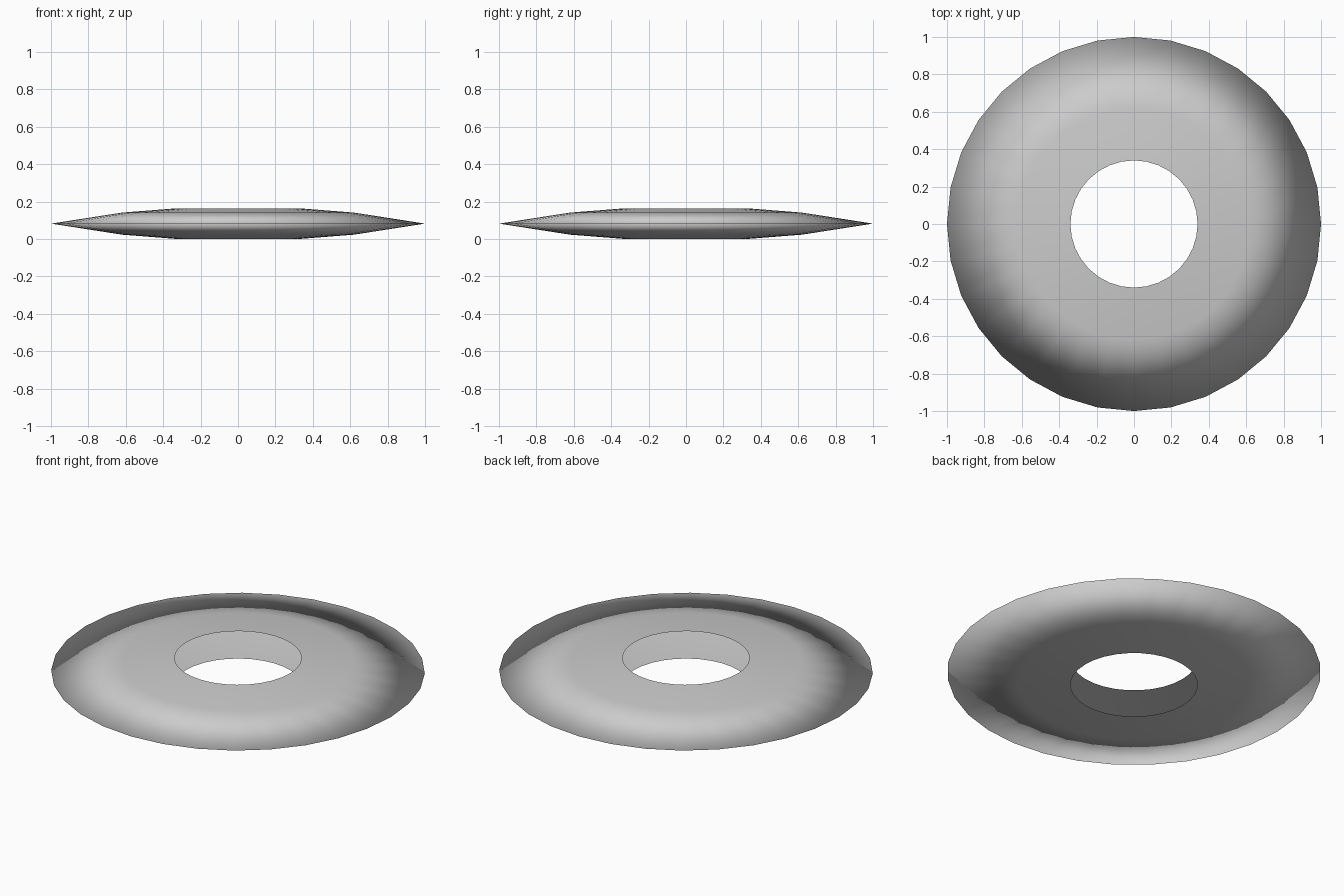
import bpy, bmesh
from math import cos, sin, tau

if "Cube" in bpy.data.objects:
    bpy.data.objects.remove(bpy.data.objects["Cube"])

SEGMENTS = 32
MID = 0.082  # height of the thin outer rim

# Half profile from the upper hole edge, over the rim, to the lower hole edge
upper = [(0.34, 0.081), (0.62, 0.059)]
profile = ([(r, MID + h) for r, h in upper] + [(1.0, MID)]
           + [(r, MID - h) for r, h in reversed(upper)])

# Lathe the profile into an open-centred lens-shaped ring
bm = bmesh.new()
rings = [[bm.verts.new((r * cos(tau * i / SEGMENTS), r * sin(tau * i / SEGMENTS), z))
          for i in range(SEGMENTS)] for r, z in profile]
for top, low in zip(rings, rings[1:]):
    for i in range(SEGMENTS):
        j = (i + 1) % SEGMENTS
        face = bm.faces.new((top[i], low[i], low[j], top[j]))
        face.smooth = True  # shading rolls smoothly over the rim

mesh = bpy.data.meshes.new("ring_disc")
bm.to_mesh(mesh)
bm.free()
disc = bpy.data.objects.new("ring_disc", mesh)
bpy.context.collection.objects.link(disc)
